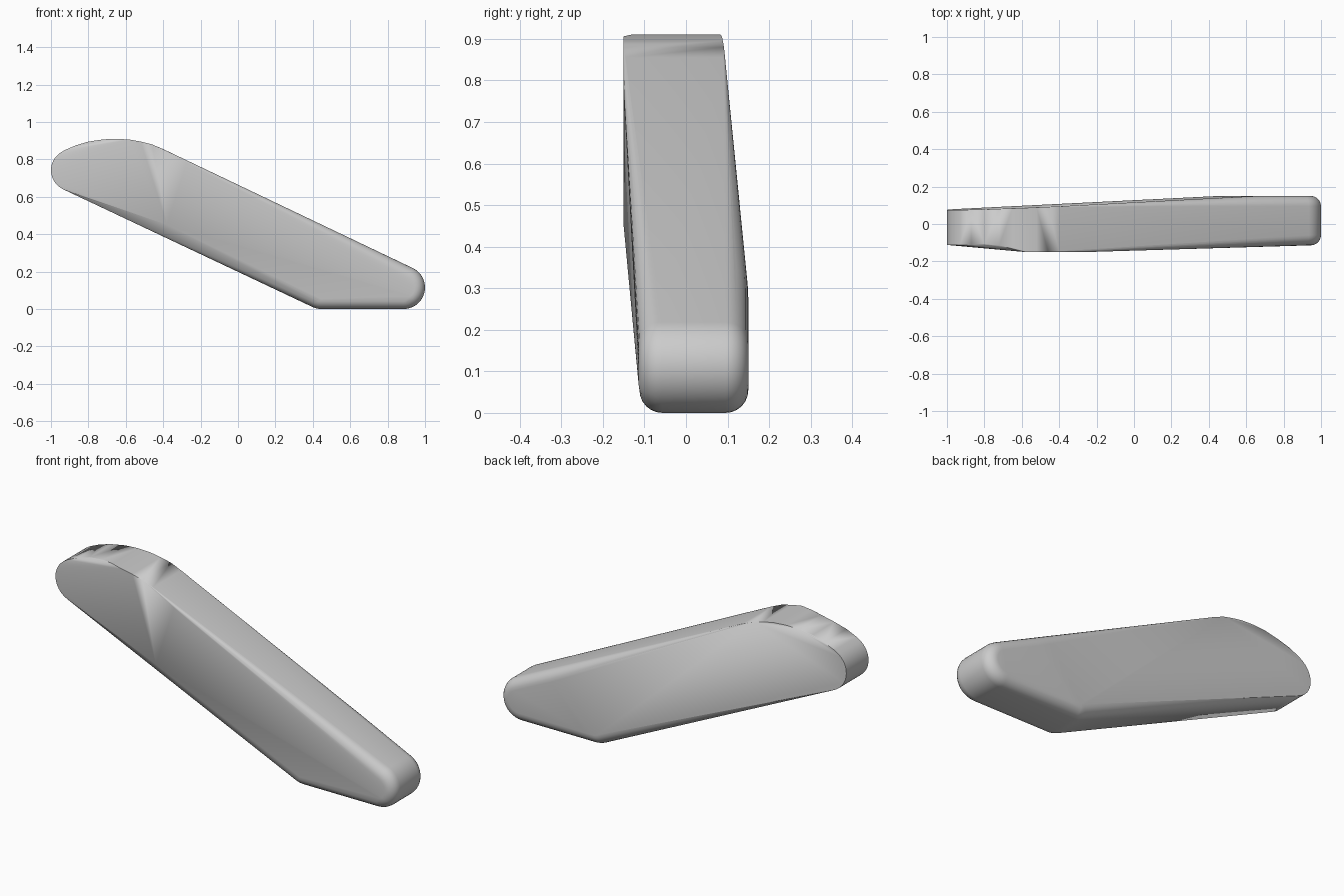
import bpy, bmesh, math
from mathutils import Vector

if "Cube" in bpy.data.objects:
    bpy.data.objects.remove(bpy.data.objects["Cube"])


def clamp(v):
    return max(0.0, min(1.0, v))


def lerp_points(a, b, n):
    return [Vector(a).lerp(Vector(b), i / n) for i in range(n)]


def arc(cx, cz, r, a0, a1, n):
    angles = [math.radians(a0 + (a1 - a0) * i / n) for i in range(n + 1)]
    return [Vector((cx + r * math.cos(a), cz + r * math.sin(a))) for a in angles]


# Side outline, counter-clockwise: foot, round toe, sloping top, domed head, underside
outline = lerp_points((0.44, 0), (0.885, 0), 8)
outline += arc(0.885, 0.115, 0.115, -90, 64, 16)
outline += lerp_points((0.91, 0.23), (-0.4, 0.855), 20)
head = [(-0.4, 0.855), (-0.46, 0.88), (-0.52, 0.895), (-0.58, 0.906), (-0.65, 0.91),
        (-0.72, 0.907), (-0.8, 0.895), (-0.87, 0.874), (-0.93, 0.848)]
outline += [Vector(p) for p in head]
outline += arc(-0.888, 0.742, 0.112, 118, 242, 14)
outline += lerp_points((-0.92, 0.633), (0.4, 0.01), 20)
outline += [Vector((0.4, 0.01)), Vector((0.42, 0.003))]


def front_y(x, z):
    # Upper edge sits forward, lower edge and head end are cut back
    if z < 0.6 - 0.47 * x - 0.13:
        return -0.112
    if x < -0.58:
        return -0.112 - 0.038 * clamp((x + 0.73) / 0.15)
    return -0.15 + 0.036 * clamp((x + 0.25) / 1.2)


def back_y(x, z):
    return 0.15 + 0.037 * min(0.0, x - 0.8 * z - 0.42)


# Body: convex skin over a filleted outline; fillet fades toward the head
bm = bmesh.new()
count = len(outline)
for i, p in enumerate(outline):
    t = outline[(i + 1) % count] - outline[i - 1]
    inward = Vector((-t.y, t.x)).normalized()
    upper = p.y > 0.53 - 0.47 * p.x
    fade = clamp((p.x + (0.5 if upper else 0.9)) / 1.2)
    r = 0.055 * fade
    steps = 7 if r > 0.002 else 1
    for k in range(steps):
        a = math.pi / 2 * k / max(1, steps - 1)
        q = p + inward * r * (1 - math.cos(a))
        lift = r * (1 - math.sin(a)) if steps > 1 else 0
        bm.verts.new((q.x, front_y(p.x, p.y) + lift, q.y))
        bm.verts.new((q.x, back_y(q.x, q.y) - lift, q.y))
# Ridge point where the front facets meet
bm.verts.new((-0.38, -0.15, 0.45))
hull = bmesh.ops.convex_hull(bm, input=bm.verts[:])
bmesh.ops.delete(bm, geom=[v for v in bm.verts if not v.link_faces], context="VERTS")
bmesh.ops.dissolve_limit(bm, angle_limit=math.radians(0.3),
                         verts=bm.verts[:], edges=bm.edges[:])
bmesh.ops.recalc_face_normals(bm, faces=bm.faces[:])

mesh = bpy.data.meshes.new("angled_bar")
bm.to_mesh(mesh)
bm.free()
bar = bpy.data.objects.new("angled_bar", mesh)
bpy.context.collection.objects.link(bar)

# Plain grey finish
grey = bpy.data.materials.new("grey")
grey.use_nodes = True
color = (0.6, 0.6, 0.6, 1)
grey.diffuse_color = color
grey.node_tree.nodes["Principled BSDF"].inputs["Base Color"].default_value = color
mesh.materials.append(grey)

bpy.ops.object.select_all(action="DESELECT")
bar.select_set(True)
bpy.context.view_layer.objects.active = bar
bpy.ops.object.shade_smooth_by_angle(angle=math.radians(25))
